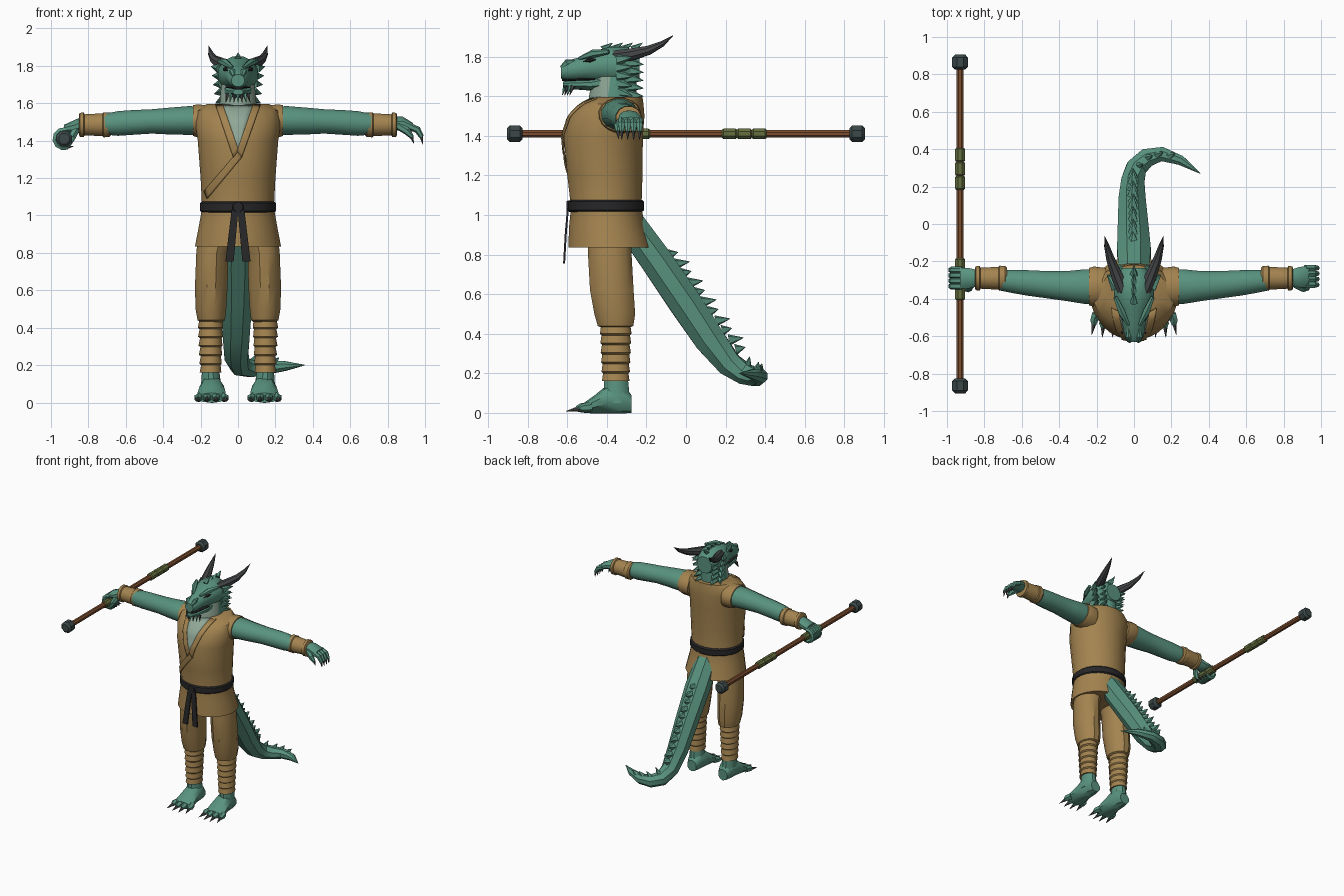
import bpy, bmesh, math
from mathutils import Vector

if "Cube" in bpy.data.objects:
    bpy.data.objects.remove(bpy.data.objects["Cube"])

X, Y, Z = Vector((1, 0, 0)), Vector((0, 1, 0)), Vector((0, 0, 1))


def material(name, r, g, b):
    m = bpy.data.materials.new(name)
    m.use_nodes = True
    m.diffuse_color = (r, g, b, 1)
    bsdf = next(n for n in m.node_tree.nodes if n.type == 'BSDF_PRINCIPLED')
    bsdf.inputs["Base Color"].default_value = (r, g, b, 1)
    bsdf.inputs["Roughness"].default_value = 0.8
    return m


GREEN = material("scale_green", .1, .29, .21)
THROAT = material("pale_throat", .28, .39, .31)
TAN = material("tan_cloth", .37, .23, .08)
BLACK = material("belt_black", .02, .02, .022)
HORN = material("horn_grey", .06, .063, .066)
WOOD = material("staff_wood", .2, .075, .028)
OLIVE = material("olive_grip", .13, .16, .05)
SLATE = material("slate_cap", .045, .065, .065)


def finish(name, bm, *mats):
    bmesh.ops.remove_doubles(bm, verts=bm.verts, dist=1e-5)
    bmesh.ops.recalc_face_normals(bm, faces=bm.faces)
    mesh = bpy.data.meshes.new(name)
    bm.to_mesh(mesh)
    bm.free()
    for m in mats:
        mesh.materials.append(m)
    mesh.shade_smooth()
    mesh.set_sharp_from_angle(angle=math.radians(35))
    ob = bpy.data.objects.new(name, mesh)
    bpy.context.collection.objects.link(ob)
    return ob


def loft(name, mat, rings, n=10, axis=None, ref=Z):
    """Skin elliptical rings (x, y, z, radius_u, radius_v) along an axis or their own path."""
    bm = bmesh.new()
    pts = [Vector(r[:3]) for r in rings]
    loops = []
    for i, r in enumerate(rings):
        t = axis or pts[min(i + 1, len(pts) - 1)] - pts[max(i - 1, 0)]
        t = t.normalized()
        u = t.cross(ref)
        if u.length < .01:
            u = t.cross(X)
        u.normalize()
        v = u.cross(t)
        k = 1 / math.cos(math.pi / n)
        angles = [(j + .5) * math.tau / n for j in range(n)]
        loops.append([bm.verts.new(pts[i] + u * r[3] * k * math.cos(a) + v * r[4] * k * math.sin(a))
                      for a in angles])
    for a, b in zip(loops, loops[1:]):
        for j in range(n):
            bm.faces.new((a[j], a[(j + 1) % n], b[(j + 1) % n], b[j]))
    bm.faces.new(loops[0])
    bm.faces.new(loops[-1])
    return finish(name, bm, mat)


def column(name, mat, rings, n=12):
    return loft(name, mat, rings, n, Z, Y)


def tube(name, mat, pts, radii, n=6):
    return loft(name, mat, [(*p, r, r) for p, r in zip(pts, radii)], n)


def spike(name, mat, base, tip, r, n=5):
    return tube(name, mat, (base, tip), (r, .001), n)


# Tunic
TORSO = [(0, -.385, .835, .23, .21), (0, -.4, .95, .208, .19), (0, -.403, 1.04, .192, .178),
         (0, -.41, 1.2, .2, .19), (0, -.418, 1.4, .215, .2), (0, -.4, 1.5, .23, .19),
         (0, -.375, 1.56, .222, .16), (0, -.34, 1.597, .165, .12)]
column("tunic", TAN, TORSO, 24)


def chest_y(x, z):
    """Front surface of the tunic."""
    for a, b in zip(TORSO, TORSO[1:]):
        if z <= b[2]:
            f = (z - a[2]) / (b[2] - a[2])
            cy, rx, ry = (a[i] + (b[i] - a[i]) * f for i in (1, 3, 4))
            return cy - ry * math.sqrt(max(0, 1 - (x / rx) ** 2))
    return -.46


def patch(name, mat, a, b, c, d, lift):
    """Thin plate on the chest between the lines a-b and c-d, given as (x, z)."""
    bm = bmesh.new()
    a, b, c, d = (Vector(p) for p in (a, b, c, d))
    grid = []
    for i in range(13):
        p, q = a.lerp(b, i / 12), c.lerp(d, i / 12)
        row = [p.lerp(q, j / 4) for j in range(5)]
        grid.append([bm.verts.new((w.x, chest_y(w.x, w.y) - lift, w.y)) for w in row])
    for r, s in zip(grid, grid[1:]):
        for j in range(4):
            bm.faces.new((r[j], r[j + 1], s[j + 1], s[j]))
    ob = finish(name, bm, mat)
    mod = ob.modifiers.new("thickness", 'SOLIDIFY')
    mod.thickness, mod.offset = .008, 0


patch("chest_opening", THROAT, (-.085, 1.59), (0, 1.34), (.085, 1.59), (0, 1.34), .004)
patch("right_lapel", TAN, (-.08, 1.59), (.005, 1.345), (-.12, 1.59), (-.025, 1.31), .008)
patch("left_lapel", TAN, (.08, 1.59), (-.005, 1.345), (.12, 1.59), (.02, 1.31), .01)
patch("wrap_edge", TAN, (0, 1.345), (-.18, 1.13), (.02, 1.31), (-.165, 1.09), .007)

# Belt
column("belt", BLACK, [(0, -.403, z, .19 + d, .178 + d)
                       for z, d in ((1.015, .002), (1.025, .013), (1.067, .013), (1.077, .002))], 24)
loft("belt_knot", BLACK, [(0, -.575, 1.045, .032, .032), (0, -.605, 1.045, .026, .026)], 8, Y)
for s, side in ((1, "left"), (-1, "right")):
    column(side + "_belt_end", BLACK, [(s * .016, -.597, 1.03, .018, .005),
                                       (s * .03, -.608, .9, .02, .005),
                                       (s * .045, -.616, .755, .022, .005)], 4)

# Neck and head
neck = column("neck", GREEN, [(0, -.37, 1.5, .105, .12), (0, -.37, 1.6, .098, .12),
                              (0, -.36, 1.7, .09, .11)], 16)
neck.data.materials.append(THROAT)
for p in neck.data.polygons:
    p.material_index = int(p.center.y < -.4)
loft("head", GREEN, [(0, -.632, 1.722, .035, .033), (0, -.6, 1.73, .052, .05),
                     (0, -.52, 1.742, .064, .06), (0, -.45, 1.752, .085, .08),
                     (0, -.38, 1.755, .108, .095), (0, -.3, 1.755, .102, .095),
                     (0, -.235, 1.74, .065, .065)], 12, Y)
loft("mouth_line", BLACK, [(0, -.627, 1.682, .03, .006), (0, -.6, 1.682, .044, .006),
                           (0, -.46, 1.686, .068, .006)], 8, Y)
loft("jaw", GREEN, [(0, -.622, 1.66, .028, .014), (0, -.58, 1.659, .048, .022),
                    (0, -.48, 1.66, .062, .03), (0, -.38, 1.675, .085, .05)], 10, Y)
for i in range(7):
    x = (i - 3) * .018
    y = -.61 + abs(x) * .7
    spike(f"chin_spike_{i}", GREEN if i % 2 else HORN, (x, y, 1.652), (x * 1.2, y - .015, 1.605), .01)
for i in range(4):
    y = -.42 + i * .05
    spike(f"crest_spike_{i}", GREEN, (0, y, 1.835), (0, y + .05, 1.87), .018)

for s, side in ((1, "left"), (-1, "right")):
    tube(side + "_horn", HORN, [(s * .055, -.37, 1.8), (s * .09, -.28, 1.81), (s * .125, -.19, 1.832),
                                (s * .145, -.12, 1.865), (s * .157, -.065, 1.907)],
         (.03, .031, .023, .014, .001), 8)
    tube(side + "_brow", GREEN, [(s * .03, -.54, 1.79), (s * .066, -.47, 1.815), (s * .1, -.39, 1.825)],
         (.008, .018, .01))
    tube(side + "_eye", BLACK, [(s * .052, -.52, 1.774), (s * .069, -.485, 1.783), (s * .077, -.455, 1.786)],
         (.002, .011, .002))
    tube(side + "_nostril", GREEN, [(s * .022, -.63, 1.745), (s * .03, -.6, 1.77), (s * .03, -.56, 1.78)],
         (.008, .015, .004))
    # Cheek frills in two rows
    for i in range(5):
        z = 1.785 - i * .04
        w = .095 - i * .006
        spike(f"{side}_cheek_spike_{i}", GREEN, (s * w, -.34, z),
              (s * (w + .05), -.27, z + .012 - i * .009), .024)
        spike(f"{side}_nape_spike_{i}", GREEN, (s * w * .75, -.29, z - .015),
              (s * w, -.215, z - .025), .024)

    # Arms
    loft(side + "_armhole", TAN, [(s * .15, -.335, 1.5, .1, .09), (s * .215, -.335, 1.505, .108, .088),
                                  (s * .24, -.335, 1.508, .1, .083)], 16, X)
    loft(side + "_arm", GREEN, [(s * .18, -.335, 1.505, .09, .075), (s * .26, -.335, 1.508, .093, .077),
                                (s * .36, -.332, 1.505, .08, .072), (s * .46, -.325, 1.503, .073, .065),
                                (s * .57, -.315, 1.497, .068, .066), (s * .64, -.308, 1.492, .063, .066),
                                (s * .72, -.3, 1.488, .055, .055)], 12, X)
    loft(side + "_cuff", TAN, [(s * x, -.29, 1.485, .05 + d, .05 + d) for x, d in
                               ((.68, .008), (.69, .016), (.72, .017), (.725, .011), (.82, .006),
                                (.825, .015), (.845, .014), (.85, .004))], 12, X)

    # Legs
    column(side + "_trouser", TAN, [(s * .11, -.385, .92, .1, .11), (s * .137, -.385, .8, .086, .11),
                                    (s * .143, -.375, .62, .087, .11), (s * .145, -.36, .5, .082, .103),
                                    (s * .143, -.356, .44, .073, .09), (s * .143, -.356, .43, .06, .07)])
    wraps = []
    for i in range(6):
        z, r = .44 - i * .048, .062 - i * .002
        wraps += [(s * .145, -.355, z, r, r + .012), (s * .147, -.355, z - .04, r + .006, r + .018)]
    column(side + "_shin_wrap", TAN, wraps)
    column(side + "_ankle", GREEN, [(s * .143, -.35, .05, .058, .068), (s * .146, -.353, .17, .046, .06)])
    loft(side + "_foot", GREEN, [(s * .14, -.275, .045, .04, .042), (s * .14, -.32, .072, .056, .072),
                                 (s * .14, -.4, .068, .064, .068), (s * .141, -.46, .044, .074, .044),
                                 (s * .142, -.515, .025, .076, .025)], 10, Y)
    for i in range(4):
        x, out = .142 + (i - 1.5) * .04, (i - 1.5) * .008
        y = -.54 + abs(i - 1.5) * .015
        tube(f"{side}_toe_{i}", GREEN, [(s * x, -.48, .03), (s * (x + out), y, .025),
                                        (s * (x + out), y - .02, .02)], (.022, .02, .012))
        spike(f"{side}_toe_claw_{i}", HORN, (s * (x + out), y - .01, .02),
              (s * (x + out * 2), y - .075, .008), .012)

# Open left hand
loft("left_palm", GREEN, [(.83, -.29, 1.49, .042, .038), (.88, -.285, 1.493, .054, .034),
                          (.935, -.28, 1.472, .058, .022)], 10, X)
for i in range(4):
    y = -.325 + i * .03
    tube(f"left_finger_{i}", GREEN, [(.915, y, 1.477), (.96, y, 1.458), (.982, y, 1.42)], (.017, .016, .011))
    spike(f"left_finger_claw_{i}", HORN, (.98, y, 1.425), (.988, y, 1.38), .009)
tube("left_thumb", GREEN, [(.86, -.32, 1.48), (.905, -.345, 1.45), (.93, -.345, 1.42)], (.02, .018, .01))
spike("left_thumb_claw", HORN, (.928, -.345, 1.424), (.94, -.34, 1.385), .009)

# Right hand closed around the staff
SX, SZ = -.93, 1.41
loft("right_palm", GREEN, [(-.83, -.29, 1.488, .042, .04), (-.88, -.29, 1.47, .054, .036),
                           (-.93, -.29, 1.462, .056, .022)], 10, X)
for i in range(4):
    arc = [math.radians(a) for a in range(80, 300, 36)]
    y = -.333 + i * .029
    loft(f"right_finger_{i}", GREEN, [(SX + .046 * math.cos(a), y, SZ + .046 * math.sin(a), .016, .016)
                                      for a in arc], 6, None, Y)
    spike(f"right_finger_claw_{i}", HORN, (SX + .012, y, SZ - .046), (SX + .05, y, SZ - .04), .009)
tube("right_thumb", GREEN, [(-.87, -.32, 1.46), (-.885, -.345, 1.42), (-.91, -.345, 1.375)], (.02, .018, .012))


# Staff
def rod(name, mat, profile):
    loft(name, mat, [(SX, y, SZ, r, r) for y, r in profile], 8, Y)


rod("staff_shaft", WOOD, ((-.85, .019), (.85, .019)))
for s, side in ((1, "back"), (-1, "front")):
    rod(side + "_staff_cap", SLATE, [(s * y, r) for y, r in
                                     ((.825, .026), (.84, .042), (.89, .042), (.905, .028))])
    for i in range(3):
        y = s * .295 + (i - 1) * .075
        rod(f"{side}_grip_{i}", OLIVE, ((y - .037, .021), (y - .03, .027), (y + .03, .027), (y + .037, .021)))

# Tail curling towards the left, with spines on its back
TAIL = [(0, -.3, .98, .08, .075), (0, -.15, .77, .09, .08), (-.005, 0, .55, .08, .082),
        (-.01, .12, .37, .072, .077), (-.008, .22, .245, .062, .062), (.012, .3, .195, .055, .052),
        (.07, .355, .18, .05, .044), (.15, .374, .185, .038, .036), (.25, .34, .195, .026, .026),
        (.355, .27, .2, .002, .002)]
loft("tail", GREEN, TAIL, 8)
for i in range(11):
    f = i / 10
    base = Vector((-.005, -.09 + .34 * f, .8 - .48 * f))
    size = .075 if i % 2 else .05
    spike(f"tail_spine_{i}", GREEN, base, base + Vector((0, size, .012)), .025)
for i, (x, y, z) in enumerate([(.02, .31, .23), (.07, .355, .21), (.125, .372, .21), (.19, .365, .21)]):
    spike(f"tail_tip_spine_{i}", GREEN, (x, y, z), (x + .03, y + .012, z + .055 - i * .008), .019)
